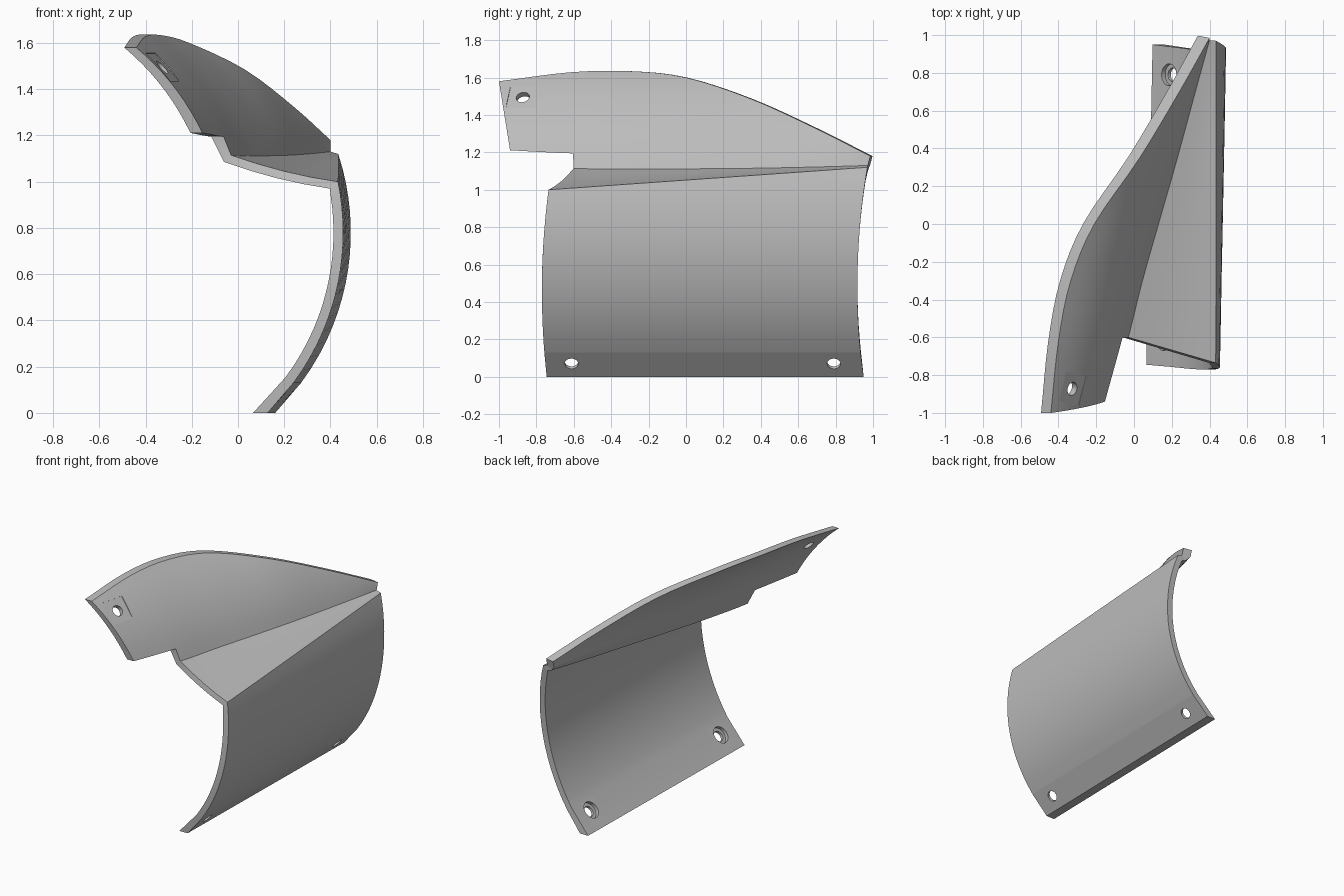
import bpy
import bmesh
import math
from mathutils import Vector

cube = bpy.data.objects.get("Cube")
if cube:
    bpy.data.objects.remove(cube, do_unlink=True)

grey = bpy.data.materials.new("plain_grey")
grey.use_nodes = True
grey.diffuse_color = (0.5, 0.5, 0.5, 1)
grey.node_tree.nodes["Principled BSDF"].inputs["Base Color"].default_value = (0.5, 0.5, 0.5, 1)

# Guide curves: upper rim of the flap and the fold where the flap begins
RIM = [(-.44, -1, 1.58), (-.40, -.62, 1.628), (-.335, -.3, 1.634), (-.21, 0, 1.60),
       (.03, .35, 1.485), (.24, .7, 1.325), (.40, .985, 1.18)]
FOLD = [(-.125, -.93, 1.145), (-.03, -.6, 1.115), (.045, -.3, 1.112), (.13, 0, 1.112),
        (.23, .35, 1.115), (.325, .7, 1.122), (.40, .972, 1.13)]


def spline(keys, t):
    """Smooth curve through evenly numbered keys."""
    i = min(int(t), len(keys) - 2)
    f = t - i
    p1, p2 = Vector(keys[i]), Vector(keys[i + 1])
    p0 = Vector(keys[i - 1]) if i > 0 else 2 * p1 - p2
    p3 = Vector(keys[i + 2]) if i + 2 < len(keys) else 2 * p2 - p1
    return p1 + 0.5 * f * (p2 - p0 + f * (2 * p0 - 5 * p1 + 4 * p2 - p3
                                          + f * (3 * (p1 - p2) + p3 - p0)))


def flap(t, v):
    a, b = spline(FOLD, t), spline(RIM, t)
    bulge = (b - a).length_squared / 8.7 * 4 * v * (1 - v)
    return a.lerp(b, v) + Vector((.78, -.1, .62)) * bulge


RADIUS, MID, FLAT = 1.09, 0.78, 0.13


def shell(t, s):
    """Outer point and inward offset of the curved lower shell."""
    u = (t - 1) / 5
    z = s + .12 * u * max(0, s - FLAT) / (1 - FLAT)
    front = -.745 - .111 * s + .121 * s * s
    back = .95 - .152 * s + .172 * s * s
    zc = max(z, FLAT)
    c = math.sqrt(RADIUS ** 2 - (zc - MID) ** 2)
    x = .455 - RADIUS + c - .86 * (zc - z) + .033 * u
    off = -Vector((c, 0, zc - MID)) / RADIUS * .042
    if s == 0:
        off = Vector((-.063, 0, 0))
    if s == 1:
        off = Vector((-.035, 0, -.03))
    return Vector((x, front + (back - front) * u, z)), off


# Rows from bottom edge to rim, columns from front to back
SHELL_ROWS = [0, FLAT] + [FLAT + (1 - FLAT) * k / 16 for k in range(1, 17)]
FACET_ROWS = [.25, .5, .75]
FLAP_ROWS = [0, .13] + [.13 + .87 * k / 9 for k in range(1, 10)]
NOTCH_ROW = len(SHELL_ROWS) + len(FACET_ROWS) + 1
FRONT_COLS = 4
COLS = 6 * FRONT_COLS


def column(t):
    pts = [shell(t, s) for s in SHELL_ROWS]
    edge, edge_off = pts[-1]
    fold_off = Vector((-.03, 0, -.03))
    for f in FACET_ROWS:
        p = edge.lerp(flap(t, 0), f)
        p.z -= .05 * f * (1 - f) * (6 - t) / 5
        pts.append((p, edge_off.lerp(fold_off, f)))
    for v in FLAP_ROWS:
        off = fold_off if v == 0 else Vector((-.052, 0, 0)).lerp(Vector((-.062, .012, 0)), t / 6)
        pts.append((flap(t, v), off))
    return pts


# Curved guard: outer skin, inner skin and edge walls
bm = bmesh.new()
grid = [column(k / FRONT_COLS) for k in range(COLS + 1)]
rows = len(grid[0])
cells = [(i, j) for i in range(COLS) for j in range(rows - 1)
         if i >= FRONT_COLS or j >= NOTCH_ROW]
corners = [[(i, j), (i + 1, j), (i + 1, j + 1), (i, j + 1)] for i, j in cells]
outer, inner = {}, {}
for key in {c for cell in corners for c in cell}:
    p, off = grid[key[0]][key[1]]
    outer[key] = bm.verts.new(p)
    inner[key] = bm.verts.new(p + off)
uses = {}
for cell in corners:
    bm.faces.new([outer[c] for c in cell])
    bm.faces.new([inner[c] for c in reversed(cell)])
    for a, b in zip(cell, cell[1:] + cell[:1]):
        uses.setdefault(frozenset((a, b)), []).append((a, b))
for found in uses.values():
    if len(found) == 1:
        a, b = found[0]
        bm.faces.new([outer[b], outer[a], inner[a], inner[b]])
bmesh.ops.recalc_face_normals(bm, faces=bm.faces)
# Keep the line above the flat mounting strip crisp
for i in range(FRONT_COLS, COLS):
    line = bm.edges.get([outer[(i, 1)], outer[(i + 1, 1)]])
    if line:
        line.smooth = False
mesh = bpy.data.meshes.new("curved_guard")
bm.to_mesh(mesh)
bm.free()
mesh.materials.append(grey)
guard = bpy.data.objects.new("curved_guard", mesh)
bpy.context.collection.objects.link(guard)


def cut(name, at, normal, build):
    """Subtract a shape whose local z axis follows the outward normal."""
    b = bmesh.new()
    build(b)
    m = bpy.data.meshes.new(name)
    b.to_mesh(m)
    b.free()
    m.materials.append(grey)
    ob = bpy.data.objects.new(name, m)
    bpy.context.collection.objects.link(ob)
    ob.rotation_mode = 'QUATERNION'
    ob.rotation_quaternion = normal.to_track_quat('Z', 'Y')
    ob.location = at
    ob.hide_render = True
    bpy.context.view_layer.update()
    mod = guard.modifiers.new(name, 'BOOLEAN')
    mod.operation = 'DIFFERENCE'
    mod.solver = 'EXACT'
    mod.object = ob
    bpy.context.view_layer.objects.active = guard
    bpy.ops.object.modifier_apply(modifier=name)
    bpy.data.objects.remove(ob, do_unlink=True)


def drill(radius):
    def build(b):
        bmesh.ops.create_cone(b, cap_ends=True, segments=32, radius1=radius,
                              radius2=radius, depth=.3)
    return build


def sink(b):
    bmesh.ops.create_cone(b, cap_ends=True, segments=32, radius1=.058, radius2=.058, depth=.1)
    bmesh.ops.translate(b, verts=b.verts, vec=(0, 0, -.07))


def pocket(b):
    bmesh.ops.create_cube(b, size=1)
    bmesh.ops.scale(b, verts=b.verts, vec=(.16, .16, .06))
    bmesh.ops.translate(b, verts=b.verts, vec=(0, 0, .025))


# Two counterbored screw holes in the mounting strip
out = Vector((.757, 0, -.653))
for y in (-.605, .80):
    p, _ = shell(1 + 5 * (y + .745) / 1.695, .07)
    cut("screw_hole", p, out, drill(.036))
    cut("screw_sink", p, out, sink)

# Flap hole with its shallow flat seat
t, v, e = .3, .75, .02
p = flap(t, v)
out = (flap(t + e, v) - p).cross(flap(t, v + e) - p).normalized()
cut("flap_seat", p, out, pocket)
cut("flap_hole", p, out, drill(.036))

bpy.ops.object.select_all(action='DESELECT')
guard.select_set(True)
bpy.context.view_layer.objects.active = guard
bpy.ops.object.shade_smooth_by_angle(angle=math.radians(25))
